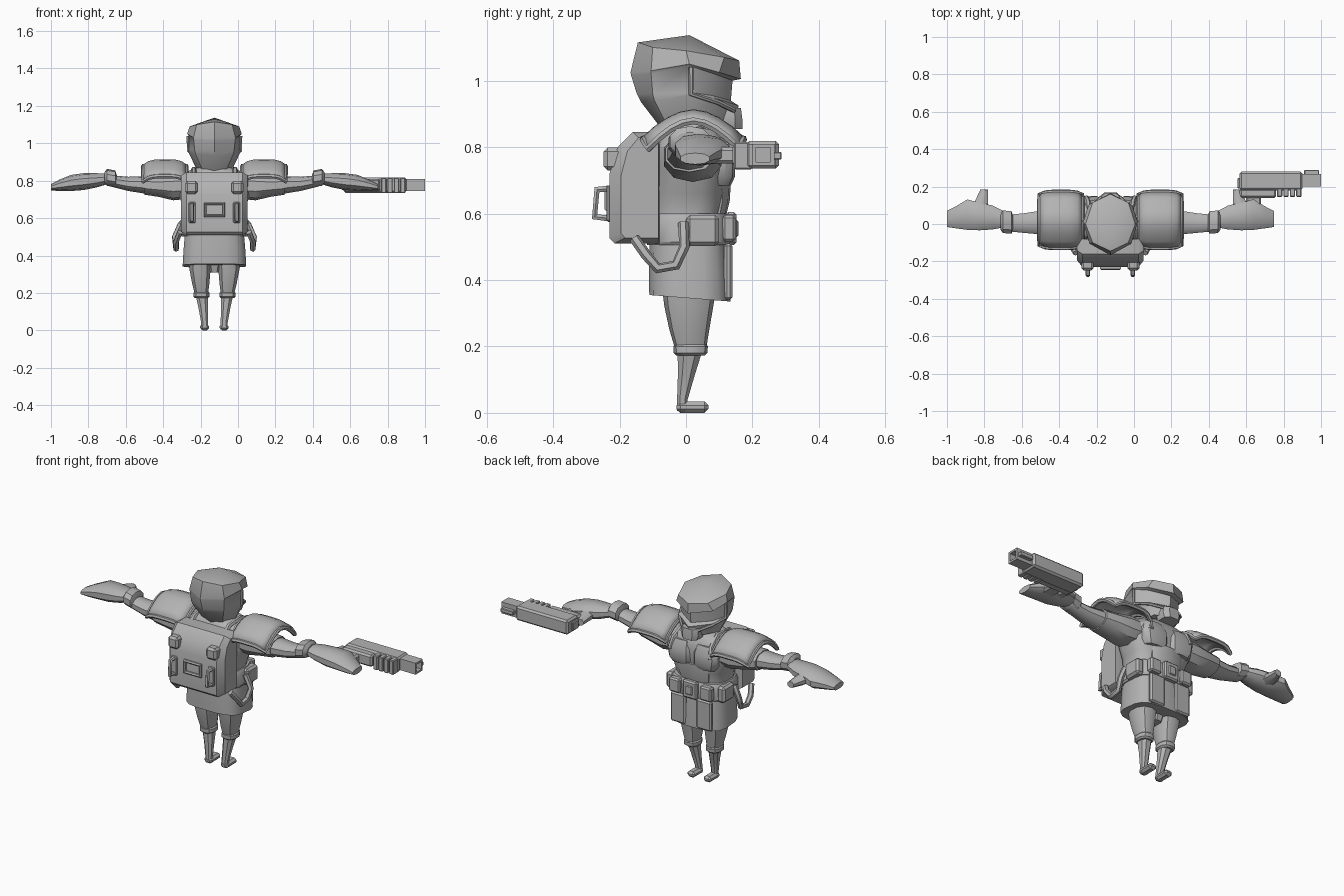
import bpy, bmesh, math

C = -0.126  # body centre line in x
GREY = bpy.data.materials.new("plain grey")
GREY.diffuse_color = (0.45, 0.45, 0.45, 1)


def finish(name, bm, angle=35):
    bmesh.ops.recalc_face_normals(bm, faces=bm.faces)
    me = bpy.data.meshes.new(name)
    bm.to_mesh(me)
    bm.free()
    me.materials.append(GREY)
    me.shade_smooth()
    me.set_sharp_from_angle(angle=math.radians(angle))
    ob = bpy.data.objects.new(name, me)
    bpy.context.collection.objects.link(ob)
    return ob


def loft(name, rings, tip=None, angle=35):
    bm = bmesh.new()
    vs = [[bm.verts.new(p) for p in r] for r in rings]
    n = len(vs[0])
    for a, b in zip(vs, vs[1:]):
        for i in range(n):
            j = (i + 1) % n
            bm.faces.new((a[i], a[j], b[j], b[i]))
    if tip:
        t = bm.verts.new(tip)
        for i in range(n):
            bm.faces.new((vs[0][i], vs[0][(i + 1) % n], t))
    else:
        bm.faces.new(vs[0])
    bm.faces.new(vs[-1])
    return finish(name, bm, angle)


def oval(ha, hb, n=12, p=2.0):
    pts = []
    for i in range(n):
        t = 2 * math.pi * (i + 0.5) / n
        c, s = math.cos(t), math.sin(t)
        pts.append((ha * math.copysign(abs(c) ** (2 / p), c), hb * math.copysign(abs(s) ** (2 / p), s)))
    return pts


def stack(name, rows, n=12, p=2.0, tilt=0.0):
    """rows: z, x centre, x half, y min, y max"""
    return loft(name, [[(C + xc + a, (y0 + y1) / 2 + b, z + tilt * b) for a, b in oval(hx, (y1 - y0) / 2, n, p)]
                       for z, xc, hx, y0, y1 in rows])


def limb(name, s, rows, n=10, p=2.3):
    """rows: x offset, y centre, y half, z centre, z half"""
    return loft(name, [[(C + s * x, yc + a, zc + b) for a, b in oval(hy, hz, n, p)]
                       for x, yc, hy, zc, hz in rows])


def box(name, x, y, z, bevel=0.008):
    bm = bmesh.new()
    bmesh.ops.create_cube(bm, size=1)
    for v in bm.verts:
        v.co = [(a + b) / 2 + c * abs(b - a) for (a, b), c in zip((x, y, z), v.co)]
    if bevel:
        bmesh.ops.bevel(bm, geom=bm.edges[:], offset=bevel, segments=1, affect='EDGES')
    return finish(name, bm, 30)


def sbox(name, s, x, y, z, bevel=0.008):
    return box(name, (C + s * x[0], C + s * x[1]), y, z, bevel)


def tube(name, pts, r, cyclic=False):
    cu = bpy.data.curves.new(name, 'CURVE')
    cu.dimensions = '3D'
    cu.bevel_depth, cu.bevel_resolution, cu.use_fill_caps = r, 1, True
    sp = cu.splines.new('POLY')
    sp.points.add(len(pts) - 1)
    for q, p in zip(sp.points, pts):
        q.co = (*p, 1)
    sp.use_cyclic_u = cyclic
    tmp = bpy.data.objects.new(name + "_path", cu)
    bm = bmesh.new()
    me = bpy.data.meshes.new_from_object(tmp)
    bm.from_mesh(me)
    bpy.data.objects.remove(tmp)
    bpy.data.meshes.remove(me)
    return finish(name, bm, 50)


# helmet: half sections from front to back, mirrored, with a recessed visor band
half = [
    [(0, .16, 1.06), (.095, .115, 1.07), (.133, .0, 1.09), (.095, -.10, 1.10), (0, -.145, 1.115)],
    [(0, .165, 1.005), (.118, .10, 1.025), (.146, .01, 1.05), (.112, -.105, 1.03), (0, -.167, 1.025)],
    [(0, .14, 1.00), (.10, .085, 1.02), (.138, .01, 1.045), (.111, -.105, 1.02), (0, -.165, 1.015)],
    [(0, .135, .94), (.097, .08, .955), (.135, .01, .965), (.105, -.10, .96), (0, -.148, .96)],
    [(0, .158, .925), (.105, .095, .945), (.14, .01, .955), (.10, -.095, .94), (0, -.135, .935)],
    [(0, .15, .865), (.075, .10, .88), (.10, .015, .87), (.065, -.055, .86), (0, -.07, .85)],
]
loft("helmet", [[(C + x, y, z) for x, y, z in h] + [(C - x, y, z) for x, y, z in h[-2:0:-1]] for h in half],
     tip=(C, .01, 1.137), angle=40)
stack("chin_guard", [(.855, 0, .05, .07, .172), (.885, 0, .06, .07, .172), (.917, 0, .052, .07, .168)], 8, 3)
for s in (-1, 1):
    tube("cheek_rim", [(C + s * .142, .015, 1.04), (C + s * .14, .015, .96), (C + s * .103, .095, .935),
                       (C + s * .05, .145, .91)], .008)
stack("neck", [(.80, 0, .09, -.06, .09), (.90, 0, .07, -.05, .08)])

# torso, skirt and belt
stack("torso", [(.50, 0, .155, -.11, .12), (.60, 0, .152, -.11, .105), (.66, 0, .165, -.105, .12),
                (.73, 0, .20, -.10, .125), (.80, 0, .215, -.095, .13), (.845, 0, .16, -.08, .11),
                (.87, 0, .09, -.06, .09)], 16, 3)
stack("skirt", [(.345, 0, .172, -.112, .135), (.43, 0, .167, -.113, .132), (.53, 0, .158, -.11, .125)],
      16, 3.2, -.08)
stack("belt", [(.505, 0, .165, -.118, .13), (.515, 0, .172, -.122, .135), (.585, 0, .168, -.12, .13),
               (.60, 0, .16, -.115, .122)], 16, 3.2)
stack("belly_plate", [(.59, 0, .09, .05, .12), (.64, 0, .10, .05, .132), (.70, 0, .10, .05, .135)], 10, 3)
box("buckle", (C - .045, C + .045), (.12, .152), (.505, .605))
box("buckle_centre", (C - .022, C + .022), (.14, .158), (.53, .58), .004)

for s in (-1, 1):
    # chest armour and front details
    stack("chest_plate", [(.685, s * .078, .06, .04, .135), (.71, s * .08, .075, .04, .147),
                          (.775, s * .085, .08, .04, .148), (.82, s * .08, .065, .04, .128)], 10, 3)
    sbox("front_pouch", s, (.065, .135), (.11, .15), (.515, .595))
    sbox("side_pouch", s, (.14, .188), (.0, .10), (.502, .595), .012)
    sbox("skirt_panel", s, (.035, .13), (.115, .14), (.34, .51))
    tube("pack_strap", [(C + s * .11, -.12, .80), (C + s * .11, -.06, .855), (C + s * .11, .05, .862),
                        (C + s * .12, .12, .82), (C + s * .13, .14, .76)], .014)
    # hanging hip strap
    tube("hip_strap", [(C + s * .185, -.155, .525), (C + s * .205, -.12, .475), (C + s * .205, -.085, .435),
                       (C + s * .205, -.03, .445), (C + s * .212, -.005, .50), (C + s * .18, -.008, .572)], .016)

    # arms
    limb("sleeve", s, [(.12, .02, .085, .775, .07), (.22, .02, .09, .77, .075), (.30, .015, .085, .772, .058),
                       (.375, .01, .075, .777, .052)])
    limb("forearm", s, [(.36, .008, .068, .777, .048), (.46, .005, .055, .783, .038), (.56, .005, .045, .80, .03)])
    limb("wrist_band", s, [(.522, .008, .045, .80, .03), (.53, .008, .063, .81, .045), (.575, .012, .063, .818, .045),
                           (.588, .012, .045, .815, .03)])
    limb("hand", s, [(.57, .025, .045, .81, .028), (.63, .035, .067, .802, .038), (.70, .04, .077, .795, .045),
                     (.765, .05, .085, .788, .043), (.83, .035, .06, .775, .03), (.874, .027, .045, .765, .017)])
    loft("thumb", [[(C + s * (x + a), y, z + b) for a, b in oval(hx, hz, 8)] for y, x, hx, z, hz in
                   [(.06, .70, .05, .79, .032), (.12, .69, .038, .785, .028), (.185, .675, .022, .78, .018)]])

    # shoulder pad: arched sheet with a raised rim
    def pad(u, v):
        return (C + s * (.265 + .115 * u), .022 + .15 * v * (1 - .1 * u ** 4),
                .907 - .083 * abs(v) ** 1.8 - .028 * u ** 4)
    bm = bmesh.new()
    N = 8
    g = [[bm.verts.new(pad(i / 4 - 1, j / 4 - 1)) for j in range(N + 1)] for i in range(N + 1)]
    for i in range(N):
        for j in range(N):
            bm.faces.new((g[i][j], g[i + 1][j], g[i + 1][j + 1], g[i][j + 1]))
    sol = finish("shoulder_pad", bm).modifiers.new("thickness", 'SOLIDIFY')
    sol.thickness, sol.offset = .014, 0
    k = [i / 4 - 1 for i in range(N)]
    rim = [pad(t, -1) for t in k] + [pad(1, t) for t in k] + [pad(-t, 1) for t in k] + [pad(-1, -t) for t in k]
    tube("shoulder_pad_rim", rim, .012, True)

    # legs
    stack("trouser_leg", [(.40, s * .077, .065, -.075, .095), (.32, s * .077, .058, -.065, .082),
                          (.25, s * .073, .048, -.05, .07), (.20, s * .07, .038, -.035, .062)], 10, 2.4)
    stack("knee_cuff", [(.172, s * .07, .036, -.028, .055), (.18, s * .07, .045, -.037, .064),
                        (.20, s * .07, .045, -.038, .066), (.21, s * .07, .036, -.03, .06)], 10, 2.4)
    stack("shin", [(.19, s * .068, .035, -.028, .053), (.12, s * .06, .027, -.026, .03),
                   (.04, s * .052, .02, -.028, .006), (.005, s * .052, .02, -.028, .006)], 8, 2.4)
    sbox("foot", s, (.028, .076), (-.029, .068), (0, .034), .012)

    # backpack fittings
    sbox("pack_pocket", s, (.09, .155), (-.248, -.19), (.73, .798), .012)
    tube("pack_loop", [(C + s * .12, -.22, .585), (C + s * .12, -.275, .59), (C + s * .12, -.268, .672),
                       (C + s * .12, -.22, .675)], .012)
    sbox("loop_base", s, (.10, .138), (-.24, -.22), (.575, .685), .005)

stack("crotch", [(.31, 0, .035, -.03, .05), (.40, 0, .07, -.06, .08)], 8)

# backpack: side profile lofted across x, narrower at both ends
prof = [(-.08, .845), (-.16, .845), (-.205, .80), (-.23, .72), (-.23, .525), (-.215, .51), (-.08, .51)]
loft("backpack", [[(C + x, -.09 + (y + .09) * f, .68 + (z - .68) * g) for y, z in prof]
                  for x, f, g in [(-.178, .75, .9), (-.15, 1, 1), (.15, 1, 1), (.178, .75, .9)]])
tube("pack_buckle", [(C + x, -.234, z) for x, z in [(-.05, .613), (.05, .613), (.05, .677), (-.05, .677)]],
     .011, True)

# pistol held on its side in one hand
box("gun_body", (.565, .90), (.18, .28), (.735, .818), .01)
box("gun_rear_sight", (.553, .60), (.19, .245), (.75, .80), .004)
box("gun_underside", (.565, .76), (.14, .19), (.742, .81), .01)
for i in range(4):
    box("gun_rib", (.765 + i * .034, .793 + i * .034), (.145, .20), (.733, .815), .004)
box("gun_grip", (.60, .68), (.05, .16), (.75, .80), .01)
box("gun_front_sight", (.91, .99), (.26, .288), (.762, .785), .003)
loft("gun_barrel", [[(x, .233 + a * h, .777 + b * h) for a, b in ((-1, -1), (1, -1), (1, 1), (-1, 1))]
                    for x, h in [(.88, .033), (1.0, .033), (1.0, .022), (.92, .022)]])
